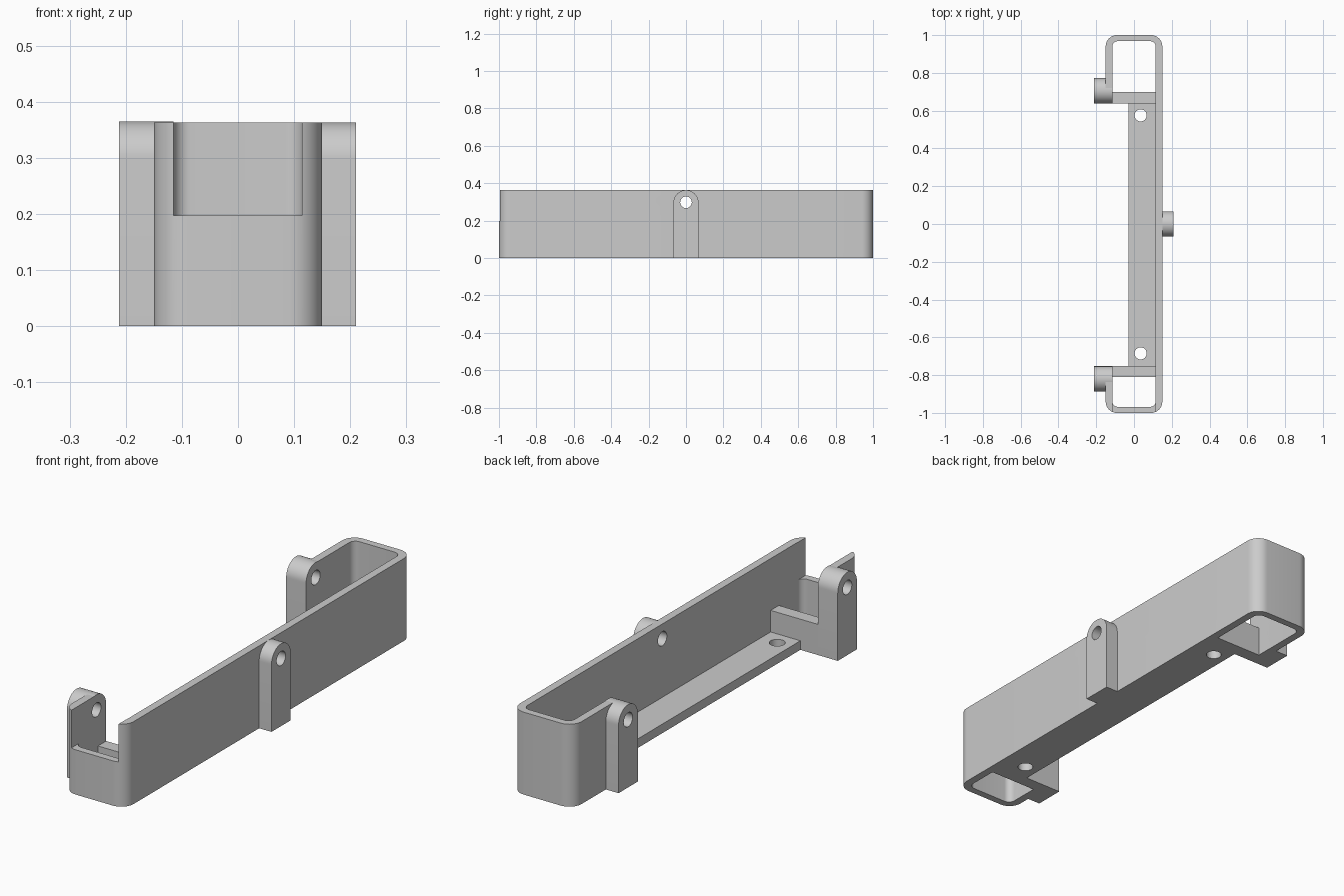
import bpy, bmesh, math
from mathutils import Vector

if "Cube" in bpy.data.objects:
    bpy.data.objects.remove(bpy.data.objects["Cube"])

grey = bpy.data.materials.new("plain grey")
grey.diffuse_color = (0.6, 0.6, 0.6, 1)
grey.use_nodes = True
grey.node_tree.nodes["Principled BSDF"].inputs["Base Color"].default_value = grey.diffuse_color

H, W, T = 0.363, 0.15, 0.035       # tray height, half width, wall thickness
IN = W - T                         # inner half width
FLOOR = 0.04
LUG_R, HOLE_R, HOLE_Z = 0.067, 0.031, 0.298


def prism(name, points, direction):
    """Extrude a flat outline of 3D points along a direction."""
    bm = bmesh.new()
    face = bm.faces.new([bm.verts.new(p) for p in points])
    new = bmesh.ops.extrude_face_region(bm, geom=[face])["geom"]
    verts = [v for v in new if isinstance(v, bmesh.types.BMVert)]
    bmesh.ops.translate(bm, verts=verts, vec=Vector(direction))
    bmesh.ops.recalc_face_normals(bm, faces=bm.faces)
    mesh = bpy.data.meshes.new(name)
    bm.to_mesh(mesh)
    bm.free()
    obj = bpy.data.objects.new(name, mesh)
    bpy.context.collection.objects.link(obj)
    mesh.materials.append(grey)
    return obj


def arc(cx, cy, r, start, end, n):
    return [(cx + r * math.cos(math.radians(start + (end - start) * i / n)),
             cy + r * math.sin(math.radians(start + (end - start) * i / n)))
            for i in range(n + 1)]


def rounded_block(name, hx, hy, r, z0, z1):
    pts = []
    for i, (sx, sy) in enumerate([(1, 1), (-1, 1), (-1, -1), (1, -1)]):
        pts += arc(sx * (hx - r), sy * (hy - r), r, 90 * i, 90 * i + 90, 10)
    return prism(name, [(x, y, z0) for x, y in pts], (0, 0, z1 - z0))


def box(name, x0, x1, y0, y1, z0, z1):
    return prism(name, [(x0, y0, z0), (x1, y0, z0), (x1, y1, z0), (x0, y1, z0)],
                 (0, 0, z1 - z0))


def cross_hole(y, x0, x1):
    """Cutter for a pin hole running along x."""
    pts = arc(y, HOLE_Z, HOLE_R, 0, 360, 32)[:-1]
    return prism("hole_cutter", [(x0, a, b) for a, b in pts], (x1 - x0, 0, 0))


def floor_hole(x, y):
    pts = arc(x, y, 0.032, 0, 360, 32)[:-1]
    return prism("hole_cutter", [(a, b, -0.1) for a, b in pts], (0, 0, 0.3))


def cut(obj, *cutters):
    bpy.context.view_layer.objects.active = obj
    for c in cutters:
        mod = obj.modifiers.new("cut", "BOOLEAN")
        mod.operation, mod.solver, mod.object = "DIFFERENCE", "EXACT", c
        bpy.ops.object.modifier_apply(modifier=mod.name)
        bpy.data.objects.remove(c)


def lug(name, x0, x1, y, top):
    """Upright mounting ear with a rounded top and a pin hole."""
    pts = [(y - LUG_R, 0), (y + LUG_R, 0)] + arc(y, top - LUG_R, LUG_R, 0, 180, 24)
    obj = prism(name, [(x0, a, b) for a, b in pts], (x1 - x0, 0, 0))
    cut(obj, cross_hole(y, x0 - 0.1, x1 + 0.1))
    return obj


FRONT, BACK = -0.82, 0.705         # left lug centres

# Rounded wall frame, open on the left and notched at the front
frame = rounded_block("wall_frame", W, 1.0, 0.06, 0, H)
cut(frame,
    rounded_block("cavity_cutter", IN, 1 - T + 0.003, 0.03, -0.1, 0.6),
    box("side_cutter", -0.3, -0.06, FRONT, BACK, -0.1, 0.6),
    box("notch_cutter", -IN, IN - 0.001, -1.2, -0.9, 0.197, 0.6),
    cross_hole(0, 0.05, 0.3),
    cross_hole(FRONT, -0.3, -0.05),
    cross_hole(BACK, -0.3, -0.05))

# Mounting lugs
lug("front_left_lug", -0.212, -IN, FRONT, 0.365)
lug("back_left_lug", -0.212, -IN, BACK, 0.365)
lug("right_lug", W, 0.21, 0, H)

# Floor strip with two screw holes
floor = box("floor_strip", -0.03, IN, -0.755, 0.64, 0, FLOOR)
cut(floor, floor_hole(0.035, 0.575), floor_hole(0.035, -0.685))

# Cross ribs joining the left lugs to the right wall
box("front_rib", -IN, IN, -0.81, -0.753, 0, 0.135)
box("back_rib", -IN, IN, 0.638, 0.698, 0, 0.135)

# Smooth the round surfaces, keep crisp edges
for o in bpy.context.collection.objects:
    o.select_set(True)
bpy.ops.object.shade_smooth_by_angle(angle=math.radians(30))
